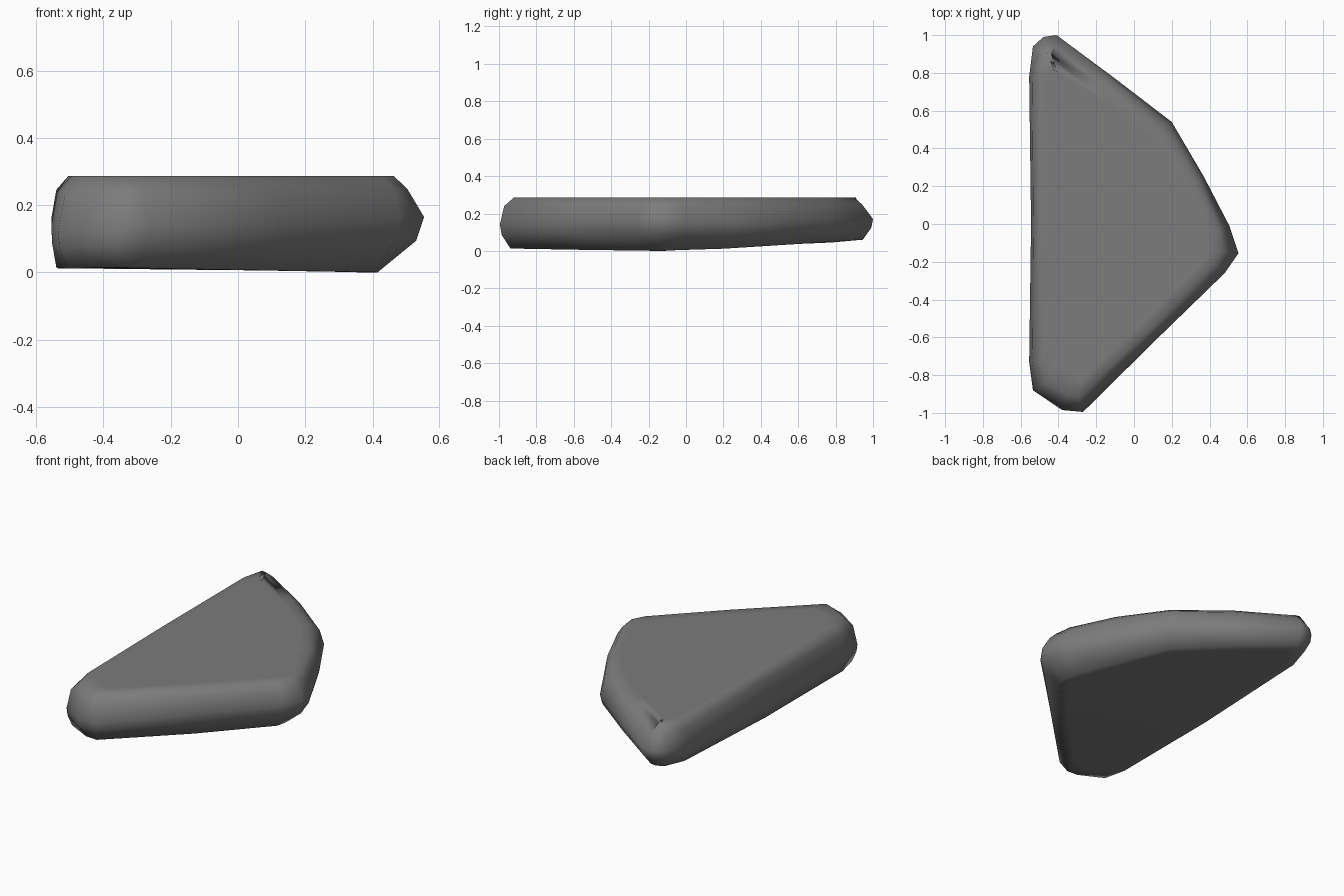
import bpy, bmesh
from mathutils import Vector

if "Cube" in bpy.data.objects:
    bpy.data.objects.remove(bpy.data.objects["Cube"])

# Outline, clockwise from above: x, y, mid z, bottom inset, bottom z, top inset
OUTLINE = [
    (-0.545, 0.00, 0.15, 0.01, 0.012, 0.04),
    (-0.555, 0.78, 0.16, 0.02, 0.045, 0.05),
    (-0.535, 0.94, 0.17, 0.04, 0.058, 0.07),
    (-0.480, 0.99, 0.17, 0.05, 0.060, 0.10),
    (-0.410, 1.00, 0.17, 0.06, 0.060, 0.11),
    (-0.100, 0.77, 0.16, 0.06, 0.045, 0.07),
    (0.200, 0.54, 0.16, 0.08, 0.030, 0.08),
    (0.370, 0.25, 0.15, 0.10, 0.012, 0.05),
    (0.505, -0.01, 0.16, 0.12, 0.004, 0.06),
    (0.553, -0.155, 0.165, 0.14, 0.000, 0.09),
    (0.480, -0.26, 0.16, 0.10, 0.001, 0.07),
    (0.130, -0.60, 0.15, 0.06, 0.006, 0.06),
    (-0.270, -0.995, 0.14, 0.06, 0.013, 0.08),
    (-0.380, -0.985, 0.13, 0.05, 0.015, 0.09),
    (-0.535, -0.88, 0.12, 0.03, 0.015, 0.08),
    (-0.555, -0.73, 0.14, 0.015, 0.015, 0.06),
]
CHAMFERED = {2, 3, 4, 8, 9}   # corners cut straight instead of rounded
TOP = 0.286
n = len(OUTLINE)
pts = [Vector(p[:2]) for p in OUTLINE]


def inward(i):
    a = (pts[i] - pts[i - 1]).normalized()
    b = (pts[(i + 1) % n] - pts[i]).normalized()
    d = (a + b).normalized()
    return Vector((d.y, -d.x))


# Cross-section: side (-1 bottom, 1 top), inset fraction, height fraction
SECTION = [(-1, 1, 1), (-1, 0.17, 0.43), (1, 0, 0), (1, 0.3, 0.68), (1, 1, 1)]

bm = bmesh.new()
rings = []
for side, fi, fz in SECTION:
    ring = []
    for i, (x, y, zm, bi, bz, ti) in enumerate(OUTLINE):
        inset, end = (bi, bz) if side < 0 else (ti, TOP)
        k = 0.55 if i in CHAMFERED and fi == 0.3 else fi
        p = pts[i] + inward(i) * inset * k
        ring.append(bm.verts.new((p.x, p.y, zm + (end - zm) * fz)))
    rings.append(ring)


# Inner rings keep the broad faces flat under smooth shading
def inner(ring):
    c = Vector((-0.15, -0.02, 0))
    return [bm.verts.new((c.x + (v.co.x - c.x) * 0.9,
                          c.y + (v.co.y - c.y) * 0.9, v.co.z)) for v in ring]


rings = [inner(rings[0])] + rings + [inner(rings[-1])]
for lo, hi in zip(rings, rings[1:]):
    for i in range(n):
        j = (i + 1) % n
        bm.faces.new((lo[i], lo[j], hi[j], hi[i]))
caps = [bm.faces.new(rings[0]), bm.faces.new(rings[-1])]
bmesh.ops.triangulate(bm, faces=caps)
bmesh.ops.recalc_face_normals(bm, faces=bm.faces)
for f in bm.faces:
    f.smooth = True

# Flat stone slab
mesh = bpy.data.meshes.new("stone_slab")
bm.to_mesh(mesh)
bm.free()
slab = bpy.data.objects.new("stone_slab", mesh)
bpy.context.collection.objects.link(slab)

# Dark stone colour
mat = bpy.data.materials.new("dark_stone")
mat.diffuse_color = (0.2, 0.2, 0.2, 1)
mat.use_nodes = True
mat.node_tree.nodes["Principled BSDF"].inputs["Base Color"].default_value = mat.diffuse_color
mesh.materials.append(mat)
